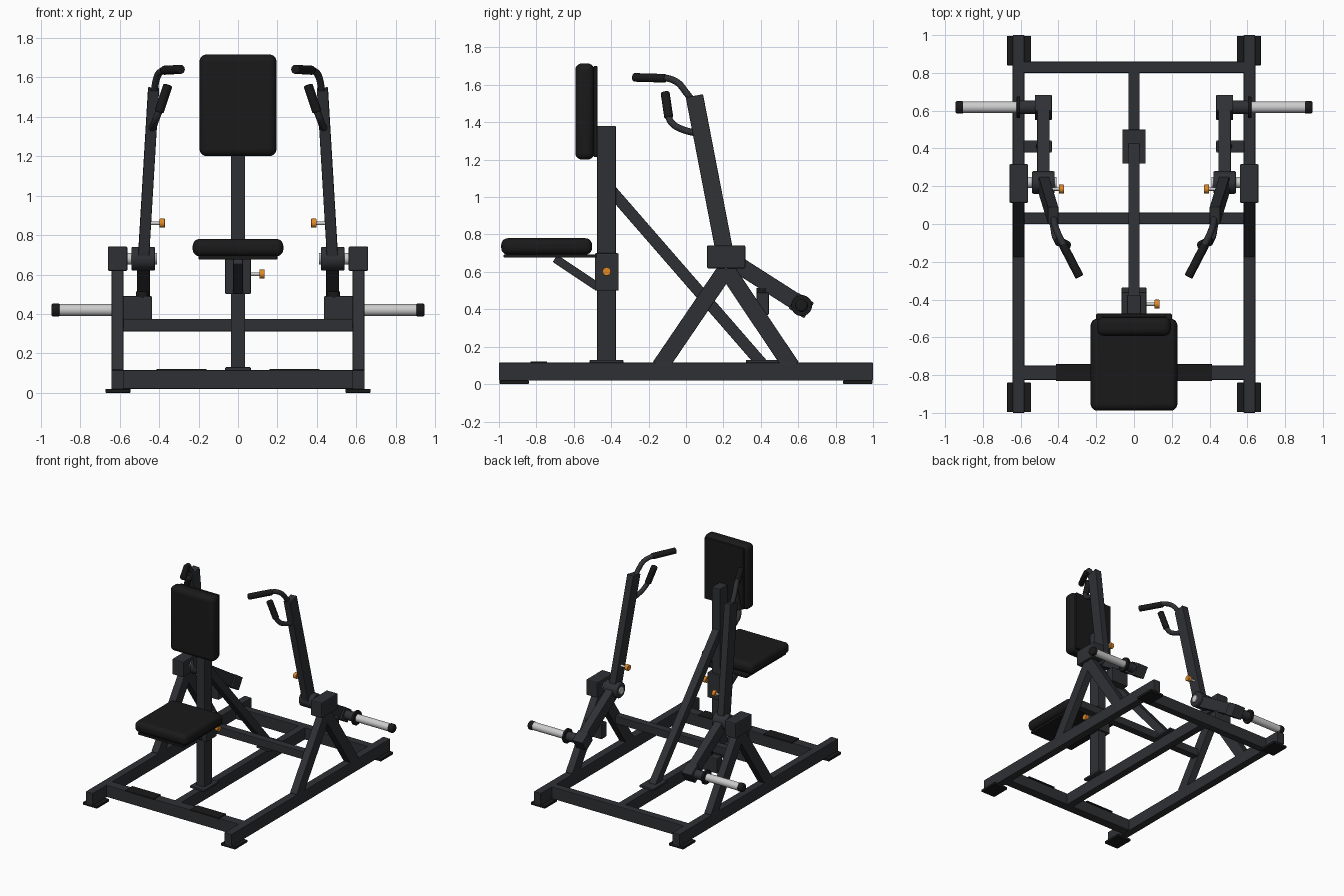
import bpy, bmesh, math
from mathutils import Vector, Matrix

if "Cube" in bpy.data.objects:
    bpy.data.objects.remove(bpy.data.objects["Cube"])


def material(name, r, g, b):
    m = bpy.data.materials.new(name)
    m.diffuse_color = (r, g, b, 1)
    m.use_nodes = True
    m.node_tree.nodes["Principled BSDF"].inputs["Base Color"].default_value = m.diffuse_color
    return m


FRAME = material("frame_paint", 0.028, 0.030, 0.034)
BLACK = material("rubber_black", 0.010, 0.010, 0.011)
STEEL = material("bright_steel", 0.60, 0.60, 0.62)
ORANGE = material("orange", 0.75, 0.25, 0.02)


def finish(ob, mat, bevel=0.0, segments=2, smooth=False):
    ob.data.materials.append(mat)
    if bevel:
        mod = ob.modifiers.new("bevel", "BEVEL")
        mod.width, mod.segments = bevel, segments
    if smooth:
        bpy.ops.object.select_all(action="DESELECT")
        ob.select_set(True)
        bpy.context.view_layer.objects.active = ob
        bpy.ops.object.shade_smooth_by_angle(angle=math.radians(40))
    return ob


def mesh_object(name, bm):
    me = bpy.data.meshes.new(name)
    bm.to_mesh(me)
    bm.free()
    ob = bpy.data.objects.new(name, me)
    bpy.context.collection.objects.link(ob)
    return ob


def box(name, x, y, z, mat=FRAME, bevel=0.004, segments=2, smooth=False):
    """Box from (min, max) ranges."""
    bm = bmesh.new()
    bmesh.ops.create_cube(bm, size=1)
    for v in bm.verts:
        v.co = [(r[0] + r[1]) / 2 + c * (r[1] - r[0]) for c, r in zip(v.co, (x, y, z))]
    return finish(mesh_object(name, bm), mat, bevel, segments, smooth)


def axis_matrix(a, b):
    d = (b - a).normalized()
    side = Vector((1, 0, 0)) if abs(d.x) < 0.9 else Vector((0, 1, 0))
    side = (side - d * side.dot(d)).normalized()
    m = Matrix((side, d.cross(side), d)).transposed().to_4x4()
    return Matrix.Translation((a + b) / 2) @ m


def beam(name, a, b, width, depth, mat=FRAME):
    """Rectangular tube from a to b; width is along x."""
    a, b = Vector(a), Vector(b)
    bm = bmesh.new()
    bmesh.ops.create_cube(bm, size=1)
    bmesh.ops.scale(bm, vec=(width, depth, (b - a).length), verts=bm.verts)
    bm.transform(axis_matrix(a, b))
    return finish(mesh_object(name, bm), mat, 0.004)


def rod(name, a, b, r, mat=FRAME, bevel=0.003, sides=32):
    a, b = Vector(a), Vector(b)
    bm = bmesh.new()
    bmesh.ops.create_cone(bm, cap_ends=True, segments=sides, radius1=r, radius2=r,
                          depth=(b - a).length, matrix=axis_matrix(a, b))
    ob = finish(mesh_object(name, bm), mat, bevel, 3, True)
    ob.modifiers["bevel"].limit_method = "ANGLE"
    return ob


def bent_tube(name, points, r, mat=FRAME):
    cu = bpy.data.curves.new(name, "CURVE")
    cu.dimensions, cu.bevel_depth, cu.bevel_resolution = "3D", r, 4
    cu.use_fill_caps = True
    sp = cu.splines.new("BEZIER")
    sp.bezier_points.add(len(points) - 1)
    for bp, p in zip(sp.bezier_points, points):
        bp.co = p
        bp.handle_left_type = bp.handle_right_type = "AUTO"
    ob = bpy.data.objects.new(name, cu)
    bpy.context.collection.objects.link(ob)
    bpy.ops.object.select_all(action="DESELECT")
    ob.select_set(True)
    bpy.context.view_layer.objects.active = ob
    bpy.ops.object.convert(target="MESH")
    return finish(bpy.context.object, mat, smooth=True)


# base cross members and centre rail
box("front_cross_beam", (-0.59, 0.59), (-0.825, -0.75), (0.02, 0.115))
box("rear_cross_beam", (-0.59, 0.59), (0.80, 0.86), (0.02, 0.115))
box("centre_rail", (-0.03, 0.03), (-0.76, 0.81), (0.02, 0.115))
box("middle_cross_beam", (-0.585, 0.585), (0.0, 0.06), (0.312, 0.375))

# upright post, its base plates and diagonal brace
box("post", (-0.036, 0.036), (-0.475, -0.375), (0.12, 1.38))
box("post_base_plate", (-0.065, 0.065), (-0.515, -0.335), (0.113, 0.13))
beam("diagonal_brace", (0, -0.40, 1.035), (0, 0.405, 0.11), 0.06, 0.062)
box("brace_base_plate", (-0.062, 0.062), (0.32, 0.50), (0.113, 0.13))

# back pad
box("back_pad", (-0.195, 0.195), (-0.592, -0.492), (1.20, 1.715), BLACK, 0.036, 5, True)
box("back_pad_plate", (-0.17, 0.17), (-0.494, -0.474), (1.215, 1.70), BLACK)

# seat, sleeve and strut
box("seat_pad", (-0.23, 0.23), (-0.988, -0.502), (0.692, 0.78), BLACK, 0.036, 5, True)
box("seat_plate", (-0.20, 0.20), (-0.975, -0.475), (0.676, 0.694), BLACK)
box("seat_sleeve", (-0.065, 0.065), (-0.487, -0.36), (0.50, 0.70), bevel=0.006)
beam("seat_strut", (0, -0.70, 0.672), (0, -0.475, 0.522), 0.05, 0.045)
rod("seat_pin", (0.05, -0.424, 0.602), (0.115, -0.424, 0.602), 0.009, STEEL, 0.001)
rod("seat_knob", (0.108, -0.424, 0.602), (0.135, -0.424, 0.602), 0.023, ORANGE)

for s, side in ((-1, "left"), (1, "right")):
    def n(part):
        return side + "_" + part

    def xs(a, b):
        return tuple(sorted((s * a, s * b)))

    # side rail with feet and foot tread
    box(n("side_rail"), xs(0.58, 0.642), (-1, 1), (0.018, 0.115))
    for y in (-0.918, 0.918):
        box(n("foot"), xs(0.545, 0.672), (y - 0.078, y + 0.078), (0, 0.02), BLACK)
    box(n("foot_tread"), xs(0.16, 0.413), (-0.832, -0.742), (0.11, 0.122), BLACK, 0.002)

    # A-frame legs and pivot housing
    beam(n("front_leg"), (s * 0.611, -0.14, 0.093), (s * 0.611, 0.215, 0.615), 0.06, 0.09)
    beam(n("rear_leg"), (s * 0.611, 0.565, 0.093), (s * 0.611, 0.215, 0.615), 0.06, 0.09)
    box(n("pivot_housing"), xs(0.56, 0.66), (0.112, 0.317), (0.618, 0.742), bevel=0.008)
    rod(n("pivot_axle"), (s * 0.41, 0.22, 0.68), (s * 0.57, 0.22, 0.68), 0.03, STEEL)
    rod(n("pivot_hub"), (s * 0.42, 0.22, 0.68), (s * 0.54, 0.22, 0.68), 0.06, FRAME, 0.008)

    # press arm with adjusting knob
    beam(n("press_arm"), (s * 0.48, 0.213, 0.67), (s * 0.428, 0.045, 1.54), 0.056, 0.094)
    box(n("stop_block"), xs(0.435, 0.585), (0.378, 0.443), (0.37, 0.49), bevel=0.006)
    rod(n("stop_bumper"), (s * 0.485, 0.41, 0.48), (s * 0.485, 0.41, 0.515), 0.033, BLACK)
    rod(n("arm_pin"), (s * 0.46, 0.185, 0.86), (s * 0.39, 0.185, 0.86), 0.009, STEEL, 0.001)
    rod(n("arm_knob"), (s * 0.398, 0.185, 0.86), (s * 0.37, 0.185, 0.86), 0.023, ORANGE)

    # upper handle
    bent_tube(n("upper_handle"), [(s * 0.425, 0.045, 1.50), (s * 0.42, 0.0, 1.56),
              (s * 0.405, -0.045, 1.612), (s * 0.378, -0.10, 1.635),
              (s * 0.345, -0.17, 1.638)], 0.018)
    rod(n("upper_grip"), (s * 0.376, -0.11, 1.635), (s * 0.288, -0.28, 1.64), 0.023, BLACK, 0.006)
    # lower handle
    bent_tube(n("lower_handle"), [(s * 0.438, 0.06, 1.34), (s * 0.425, -0.02, 1.362),
              (s * 0.415, -0.07, 1.39), (s * 0.40, -0.094, 1.43),
              (s * 0.385, -0.10, 1.48)], 0.018)
    rod(n("lower_grip"), (s * 0.40, -0.092, 1.425), (s * 0.355, -0.112, 1.56), 0.024, BLACK, 0.006)

    # weight lever and plate horn
    beam(n("weight_lever"), (s * 0.48, 0.22, 0.675), (s * 0.48, 0.635, 0.41), 0.066, 0.09)
    beam(n("horn_block"), (s * 0.48, 0.575, 0.447), (s * 0.48, 0.658, 0.393), 0.09, 0.098)
    rod(n("horn_root"), (s * 0.50, 0.618, 0.42), (s * 0.61, 0.618, 0.42), 0.036)
    rod(n("horn_collar"), (s * 0.603, 0.618, 0.42), (s * 0.622, 0.618, 0.42), 0.056, BLACK)
    rod(n("plate_horn"), (s * 0.61, 0.618, 0.42), (s * 0.91, 0.618, 0.42), 0.030, STEEL)
    rod(n("horn_cap"), (s * 0.90, 0.618, 0.42), (s * 0.946, 0.618, 0.42), 0.034, BLACK, 0.014)
